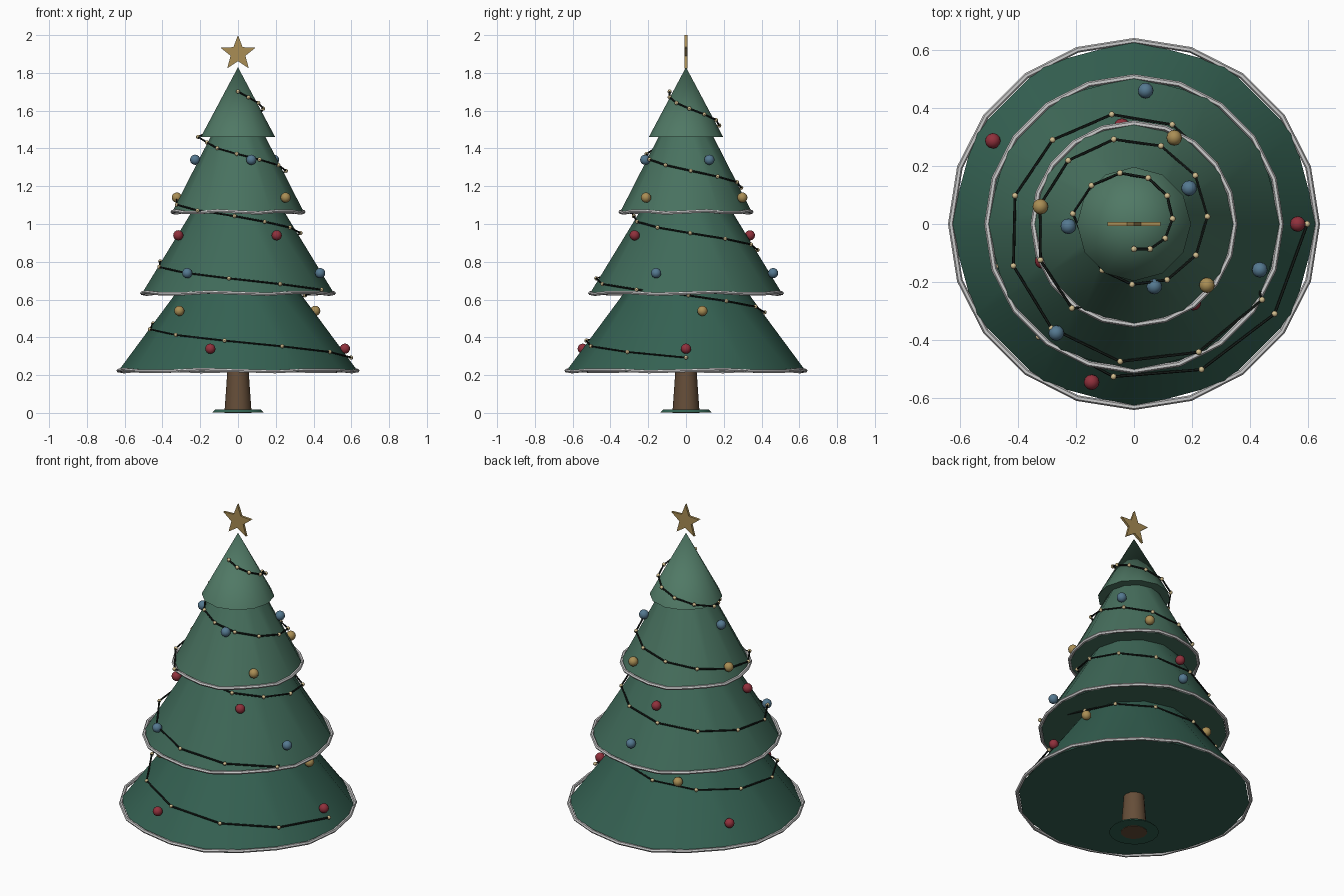
import bpy
from math import sin, cos, pi, radians

if "Cube" in bpy.data.objects:
    bpy.data.objects.remove(bpy.data.objects["Cube"])


def material(name, rgb):
    m = bpy.data.materials.new(name)
    m.diffuse_color = (*rgb, 1)
    m.use_nodes = True
    m.node_tree.nodes["Principled BSDF"].inputs["Base Color"].default_value = m.diffuse_color
    return m


def finish(name, mat=None, smooth=True):
    ob = bpy.context.object
    ob.name = name
    if mat:
        ob.data.materials.append(mat)
    if smooth:
        bpy.ops.object.shade_smooth_by_angle(angle=radians(40))
    return ob


def cone(name, sides, r1, r2, z1, z2, mat):
    # Rotated so corners fall on the x and y axes
    bpy.ops.mesh.primitive_cone_add(vertices=sides, radius1=r1, radius2=r2,
                                    depth=z2 - z1, location=(0, 0, (z1 + z2) / 2))
    return finish(name, mat)


def tube(name, points, radius, cyclic, mat=None):
    cu = bpy.data.curves.new(name, 'CURVE')
    cu.dimensions = '3D'
    cu.bevel_depth = radius
    cu.bevel_resolution = 1
    cu.use_fill_caps = True
    sp = cu.splines.new('POLY')
    sp.points.add(len(points) - 1)
    for p, co in zip(sp.points, points):
        p.co = (*co, 1)
    sp.use_cyclic_u = cyclic
    ob = bpy.data.objects.new(name, cu)
    bpy.context.collection.objects.link(ob)
    bpy.ops.object.select_all(action='DESELECT')
    ob.select_set(True)
    bpy.context.view_layer.objects.active = ob
    bpy.ops.object.convert(target='MESH')
    return finish(name, mat)


bark = material("bark", (0.13, 0.075, 0.04))
gold = material("gold", (0.40, 0.27, 0.09))
red = material("red", (0.28, 0.03, 0.045))
blue = material("blue", (0.09, 0.19, 0.28))
wire_mat = material("wire", (0.01, 0.015, 0.012))
bulb_mat = material("bulb", (0.65, 0.52, 0.28))
stand_mat = material("stand", (0.03, 0.12, 0.08))

# Trunk and stand
cone("trunk", 12, 0.072, 0.055, 0, 0.24, bark)
cone("stand", 16, 0.135, 0.12, 0.002, 0.018, stand_mat)

# Foliage tiers: base z, base radius, slope, top z
tiers = [(0.22, 0.635, 0.74, 0.75), (0.63, 0.51, 0.61, 1.18),
         (1.06, 0.35, 0.51, 1.56), (1.46, 0.197, 0.532, 1.83)]
for i, (z, r, slope, top) in enumerate(tiers):
    k = i / 3
    green = material(f"green_{i+1}", (0.035 + 0.045 * k, 0.12 + 0.07 * k, 0.085 + 0.045 * k))
    cone(f"foliage_tier_{i+1}", 12, r, max(0, r - slope * (top - z)) if i < 3 else 0, z, top, green)
    # Wavy garland around the lower three rims
    if i < 3:
        ring = [((r - 0.002) * cos(a), (r - 0.002) * sin(a), z + 0.004 + 0.006 * sin(6 * a))
                for a in (2 * pi * j / 20 for j in range(20))]
        tube(f"rim_garland_{i+1}", ring, 0.01, True)


def surface_radius(z):
    b, r, s, _ = [t for t in tiers if t[0] <= z][-1]
    return r - s * (z - b)


def polar(r, a, z):
    return (r * cos(a), r * sin(a), z)


# Baubles: height, material, angles
rows = [(0.34, red, (0, 149.5, 255)), (0.54, gold, (12, 119, 222)),
        (0.74, blue, (340, 85, 234.5)), (0.94, red, (97, 202, 307)),
        (1.14, gold, (65, 169.5, 320)), (1.34, blue, (33, 182, 288))]
for z, mat, angles in rows:
    for a in angles:
        bpy.ops.mesh.primitive_uv_sphere_add(segments=12, ring_count=8, radius=0.027,
                                             location=polar(surface_radius(z) + 0.02, radians(a), z))
        finish("bauble", mat)

# Spiral string of lights
path = []
for i in range(48):
    t = i / 47
    z = 0.293 + 1.408 * t
    path.append(polar(surface_radius(z) + 0.018, -4.25 * 2 * pi * t, z))
tube("light_wire", path, 0.005, False, wire_mat)
for p in path:
    bpy.ops.mesh.primitive_uv_sphere_add(segments=8, ring_count=6, radius=0.011, location=p)
    finish("light_bulb", bulb_mat)

# Star on top
n, half = 10, 0.007
pts = [(rr * sin(pi * j / 5), 1.903 + rr * cos(pi * j / 5))
       for j in range(n) for rr in [0.097 if j % 2 == 0 else 0.041]]
verts = [(x, -half, z) for x, z in pts] + [(x, half, z) for x, z in pts]
faces = [tuple(range(n - 1, -1, -1)), tuple(range(n, 2 * n))]
faces += [(j, (j + 1) % n, n + (j + 1) % n, n + j) for j in range(n)]
faces = [f[::-1] for f in faces]
me = bpy.data.meshes.new("star")
me.from_pydata(verts, [], faces)
me.materials.append(gold)
star = bpy.data.objects.new("star", me)
bpy.context.collection.objects.link(star)
bpy.context.view_layer.objects.active = star
bpy.ops.object.mode_set(mode='EDIT')
bpy.ops.mesh.select_all(action='SELECT')
bpy.ops.mesh.normals_make_consistent(inside=False)
bpy.ops.object.mode_set(mode='OBJECT')
